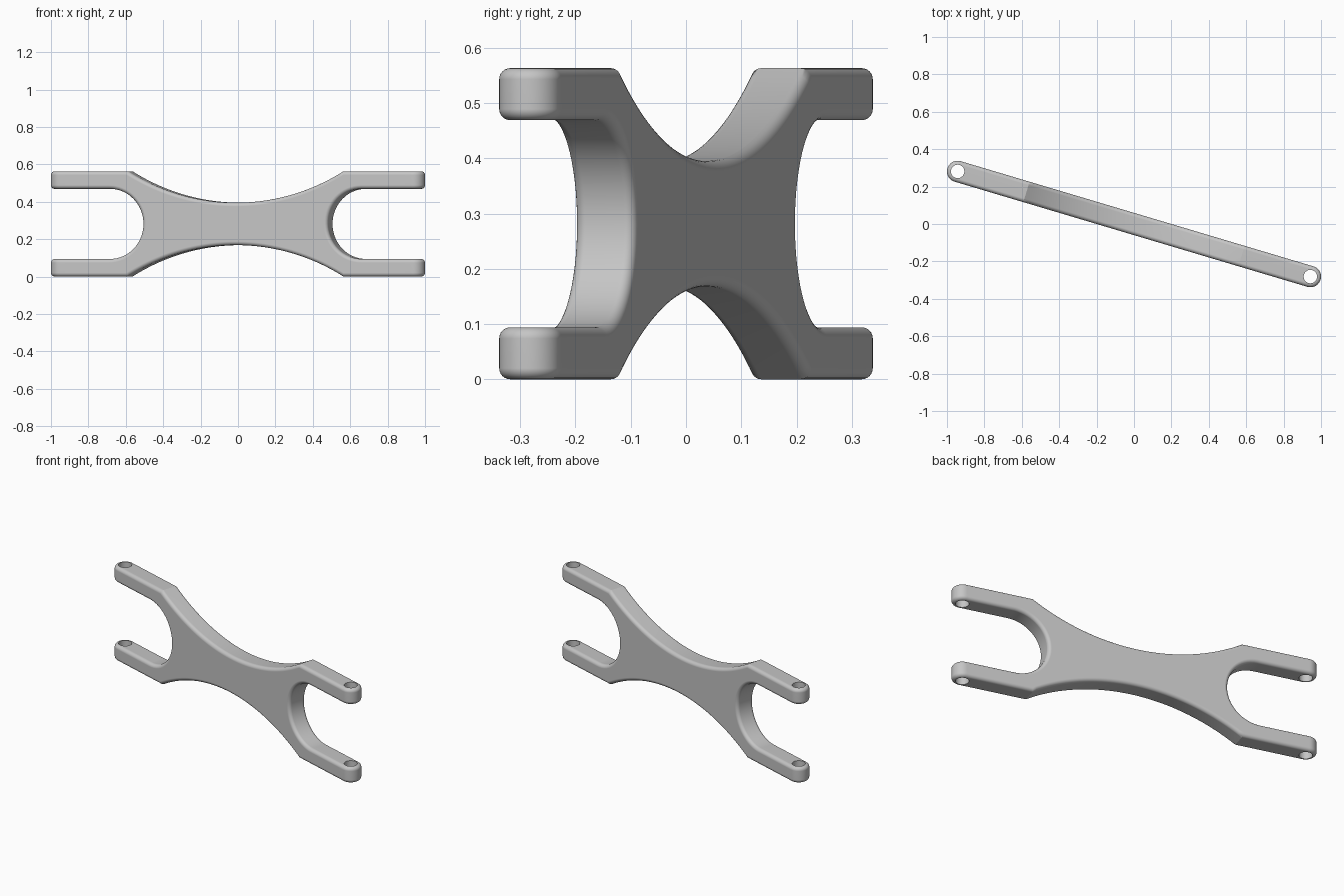
import bpy, bmesh
from math import sin, cos, pi, radians, asin
from mathutils import Vector

if "Cube" in bpy.data.objects:
    bpy.data.objects.remove(bpy.data.objects["Cube"])

TURN = radians(-16.6)   # bar lies diagonally in plan
HOLE_U, HOLE_R = 0.984, 0.036
R = 0.057               # half thickness and arm end radius
TOP = 0.2815            # half height
SLOT_R, SLOT_U = 0.1875, 0.703
WAIST_U, WAIST_D = 0.6, 0.168
FILLET, STEPS = 0.02, 6
END = HOLE_U - HOLE_R   # where the body meets the arm tips

grey = bpy.data.materials.new("plain grey")
grey.use_nodes = True
colour = (0.56, 0.56, 0.56, 1)
grey.diffuse_color = colour
grey.node_tree.nodes["Principled BSDF"].inputs["Base Color"].default_value = colour

# Rounded edge: pairs of (inset, depth) from the flat face to the side wall
fillet = []
for k in range(STEPS + 1):
    t = pi / 2 * k / STEPS
    fillet.append((FILLET * (1 - sin(t)), FILLET * (1 - cos(t))))


def loft(bm, rings, closed, skip=None):
    """Join rings of points with quads; skip tells which spans stay open."""
    loops = [[bm.verts.new(p) for p in ring] for ring in rings]
    count = len(loops[0])
    for a, b in zip(loops, loops[1:]):
        for i in range(count if closed else count - 1):
            j = (i + 1) % count
            if not (skip and skip(i, j)):
                bm.faces.new((a[i], a[j], b[j], b[i]))
    return loops


def finish(bm, name):
    mesh = bpy.data.meshes.new(name)
    bm.to_mesh(mesh)
    bm.free()
    mesh.materials.append(grey)
    obj = bpy.data.objects.new(name, mesh)
    bpy.context.collection.objects.link(obj)
    obj.location.z = TOP
    obj.rotation_euler.z = TURN
    bpy.ops.object.select_all(action='DESELECT')
    obj.select_set(True)
    bpy.context.view_layer.objects.active = obj
    bpy.ops.object.shade_smooth_by_angle(angle=radians(25))
    weighted = obj.modifiers.new("flat face normals", 'WEIGHTED_NORMAL')
    weighted.keep_sharp = True


# Body outline: one fork slot and the lower waist, then the same turned half round
half = [(END, TOP), (END, SLOT_R)]
for i in range(33):
    a = pi / 2 + pi * i / 32
    half.append((SLOT_U + SLOT_R * cos(a), SLOT_R * sin(a)))
half += [(END, -SLOT_R), (END, -TOP)]
waist_r = (WAIST_U ** 2 + WAIST_D ** 2) / (2 * WAIST_D)
sweep = asin(WAIST_U / waist_r)
for i in range(49):
    a = sweep * (1 - i / 24)
    half.append((waist_r * sin(a), WAIST_D - TOP + waist_r * (cos(a) - 1)))
outline = [Vector(p) for p in half] + [-Vector(p) for p in half]
total = len(outline)


def open_end(i, j):
    return abs(abs(outline[i].x) - END) < 1e-5 and abs(abs(outline[j].x) - END) < 1e-5


# Outward mitre at each outline point; at the open ends it follows the arm wall
mitres = []
for i in range(total):
    normals = []
    for p, q in (((i - 1) % total, i), (i, (i + 1) % total)):
        if not open_end(p, q):
            d = (outline[q] - outline[p]).normalized()
            normals.append(Vector((-d.y, d.x)))
    n1, n2 = normals[0], normals[-1]
    mitres.append((n1 + n2) / (1 + n1.dot(n2)))

# Body: inset rings from front to back, closed with flat caps
levels = [(s, d - R) for s, d in fillet] + [(s, R - d) for s, d in reversed(fillet)]
rings = []
for inset, y in levels:
    ring = [p - m * inset for p, m in zip(outline, mitres)]
    rings.append([(p.x, y, p.y) for p in ring])
bm = bmesh.new()
loops = loft(bm, rings, True, open_end)
bm.faces.new(list(reversed(loops[0])))
bm.faces.new(loops[-1])
finish(bm, "link_body")


# Arm tips: rounded section swept round each pin hole
def arm_tip(name, side, low, high):
    rows = []
    for k in range(49):
        a = pi - 2 * pi * k / 48
        inner = Vector((HOLE_U + HOLE_R * cos(a), HOLE_R * sin(a)))
        if cos(a) < 0:
            centre = Vector((inner.x, 0))
            out = Vector((0, 1 if k < 24 else -1))
        else:
            centre = Vector((HOLE_U, 0))
            out = Vector((cos(a), sin(a)))
        row = [(inner, low)]
        row += [(centre + out * (R - s), low + d) for d, s in reversed(fillet)]
        row += [(centre + out * (R - s), high - d) for d, s in fillet]
        row.append((inner, high))
        rows.append([(side * p.x, side * p.y, z) for p, z in row])
    bm = bmesh.new()
    # Quads run up the section, then on to the next station
    loft(bm, rows, True)
    finish(bm, name)


for side, hand in ((1, "left"), (-1, "right")):
    arm_tip(hand + "_upper_arm_tip", side, SLOT_R, TOP)
    arm_tip(hand + "_lower_arm_tip", side, -TOP, -SLOT_R)
